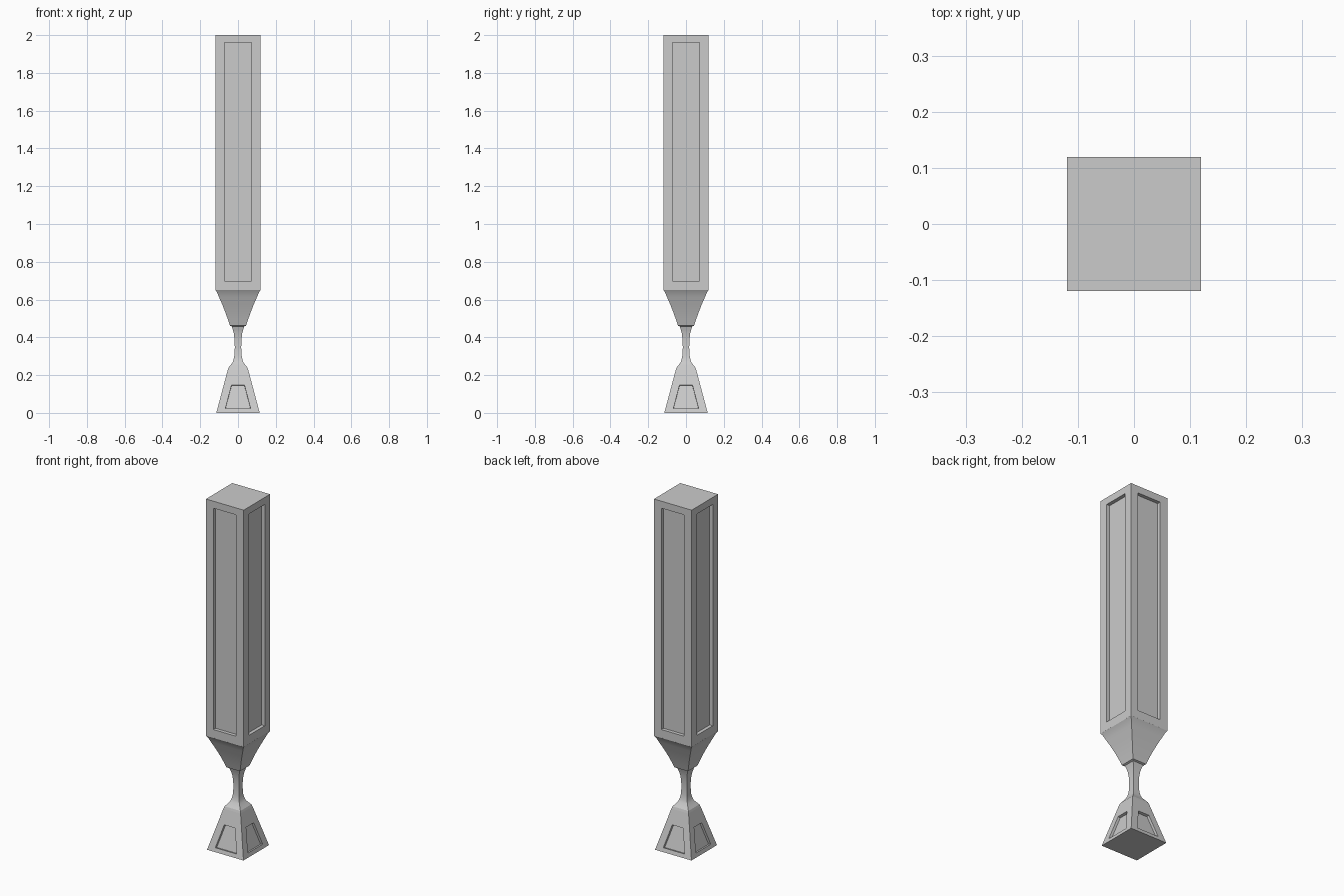
import bpy, bmesh
from mathutils import Matrix, Vector
from math import pi, radians

if "Cube" in bpy.data.objects:
    bpy.data.objects.remove(bpy.data.objects["Cube"])


def ring(bm, half, z):
    return [bm.verts.new((sx * half, sy * half, z))
            for sx, sy in ((-1, -1), (1, -1), (1, 1), (-1, 1))]


def loft(bm, profile):
    """Square rings along z; returns rings and side faces (front, right, back, left)."""
    rings = [ring(bm, h, z) for h, z in profile]
    faces = [bm.faces.new((a[i], a[(i + 1) % 4], b[(i + 1) % 4], b[i]))
             for a, b in zip(rings, rings[1:]) for i in range(4)]
    return rings, faces


def recess(bm, faces, lower, upper, width_at, depth):
    """Sink a panel into each side; lower/upper are (half width, z)."""
    for i, face in enumerate(faces):
        turn = Matrix.Rotation(i * pi / 2, 3, 'Z')
        bm.normal_update()
        normal = face.normal.copy()
        bmesh.ops.inset_individual(bm, faces=[face], thickness=0.01)
        verts = list(face.verts)
        mid = sum(v.co.z for v in verts) / 4
        for v in verts:
            half, z = upper if v.co.z > mid else lower
            side = 1 if (turn.inverted() @ v.co).x > 0 else -1
            v.co = turn @ Vector((side * half, -width_at(z), z))
        bm.normal_update()
        out = bmesh.ops.extrude_discrete_faces(bm, faces=[face])
        for v in out['faces'][0].verts:
            v.co -= normal * depth


def finish(bm, name, smooth=False):
    mesh = bpy.data.meshes.new(name)
    bm.normal_update()
    bm.to_mesh(mesh)
    bm.free()
    obj = bpy.data.objects.new(name, mesh)
    bpy.context.collection.objects.link(obj)
    if smooth:
        bpy.ops.object.select_all(action='DESELECT')
        obj.select_set(True)
        bpy.context.view_layer.objects.active = obj
        bpy.ops.object.shade_smooth_by_angle(angle=radians(25))


# Tall shaft with a long panel on each side
bm = bmesh.new()
rings, sides = loft(bm, [(0.119, 0.65), (0.119, 2.0)])
bm.faces.new(rings[-1])
recess(bm, sides, (0.072, 0.698), (0.072, 1.96), lambda z: 0.119, 0.02)
finish(bm, "shaft")

# Flared collar under the shaft, with a small chamfer and lip
bm = bmesh.new()
loft(bm, [(0.033, 0.458), (0.043, 0.462), (0.052, 0.49), (0.066, 0.53),
          (0.083, 0.573), (0.1, 0.612), (0.112, 0.64), (0.119, 0.65)])
finish(bm, "collar", True)

# Slim waisted neck
bm = bmesh.new()
loft(bm, [(0.05, 0.24), (0.042, 0.23 + 0.02), (0.03, 0.265), (0.024, 0.28),
          (0.019, 0.305), (0.017, 0.345), (0.018, 0.385), (0.022, 0.42),
          (0.028, 0.443), (0.033, 0.458)])
finish(bm, "neck", True)

# Tapered foot with trapezoid panels
bm = bmesh.new()
rings, sides = loft(bm, [(0.115, 0.0), (0.054, 0.228), (0.05, 0.24)])
bm.faces.new(rings[0][::-1])
recess(bm, sides[:4], (0.067, 0.022), (0.034, 0.148),
       lambda z: 0.115 - (0.115 - 0.054) * z / 0.228, 0.014)
finish(bm, "foot")
